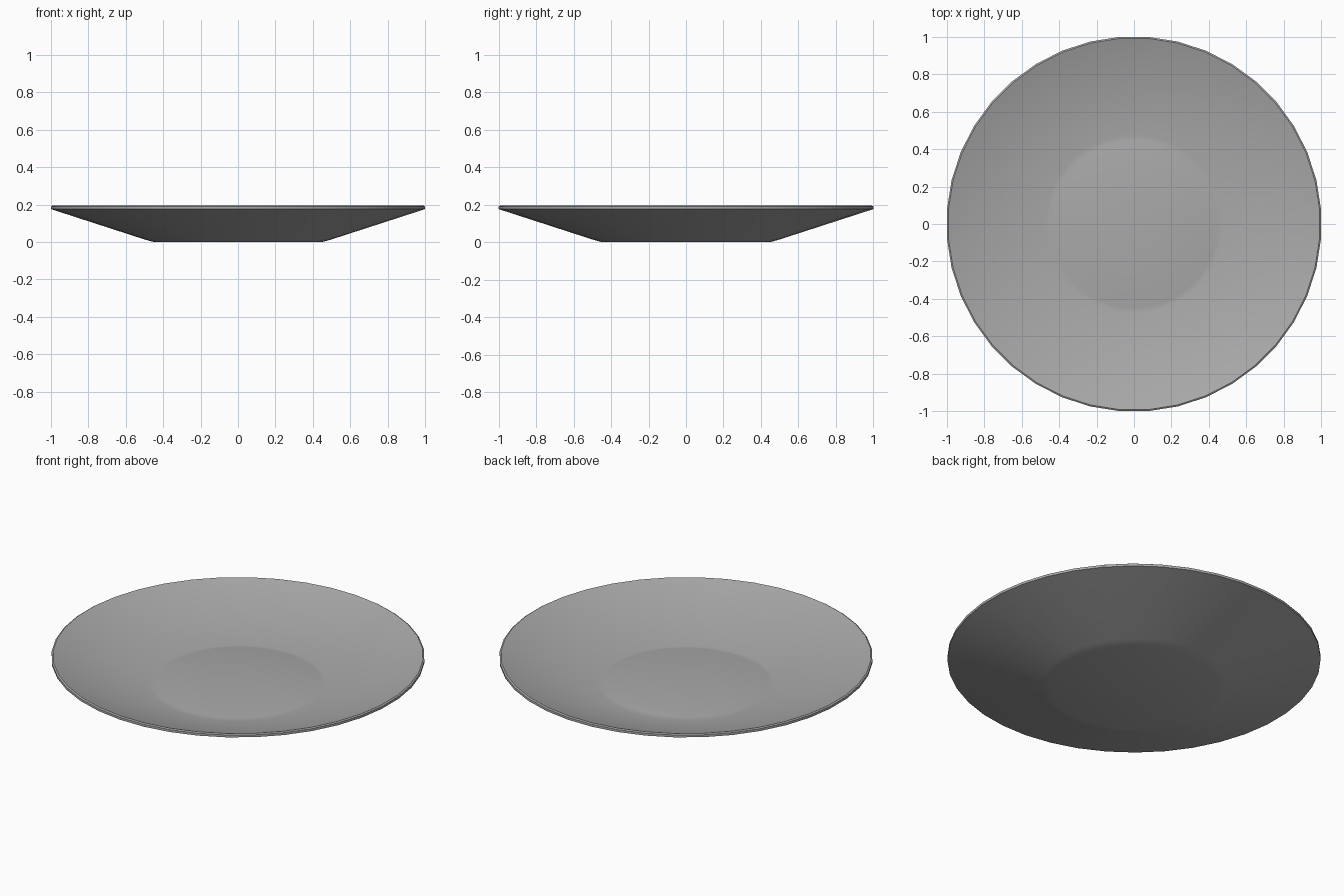
import bpy
import bmesh
import math

SIDES = 40

cube = bpy.data.objects.get("Cube")
if cube:
    bpy.data.objects.remove(cube, do_unlink=True)

# Glaze
grey = bpy.data.materials.new("plain_grey")
grey.use_nodes = True
colour = (0.4, 0.4, 0.4, 1)
grey.diffuse_color = colour
grey.node_tree.nodes["Principled BSDF"].inputs["Base Color"].default_value = colour

# Plate profile from the underside round the rim to the raised floor:
# radius, height, lift toward the back
profile = [
    (0.45, 0.0, 0.0),
    (0.50, 0.014, 0.0),
    (1.0, 0.176, 0.0),
    (1.0, 0.19, 0.0),
    (0.992, 0.195, 0.0),
    (0.475, 0.029, 0.003),
    (0.445, 0.034, 0.004),
]

bm = bmesh.new()
rings = []
for radius, height, lift in profile:
    ring = []
    for i in range(SIDES):
        a = math.tau * (i + 0.5) / SIDES
        scale = radius / math.cos(math.pi / SIDES)
        ring.append(bm.verts.new((scale * math.cos(a), scale * math.sin(a),
                                  height + lift * math.sin(a))))
    rings.append(ring)

# Walls, then the foot and the floor
for low, high in zip(rings, rings[1:]):
    for i in range(SIDES):
        j = (i + 1) % SIDES
        bm.faces.new((low[i], low[j], high[j], high[i]))
bm.faces.new(reversed(rings[0]))
bm.faces.new(rings[-1])
bmesh.ops.recalc_face_normals(bm, faces=bm.faces[:])

mesh = bpy.data.meshes.new("plate")
bm.to_mesh(mesh)
bm.free()
mesh.materials.append(grey)
plate = bpy.data.objects.new("plate", mesh)
bpy.context.collection.objects.link(plate)

# Smooth shading with a crisp rim
bpy.ops.object.select_all(action='DESELECT')
plate.select_set(True)
bpy.context.view_layer.objects.active = plate
bpy.ops.object.shade_smooth_by_angle(angle=math.radians(30))
